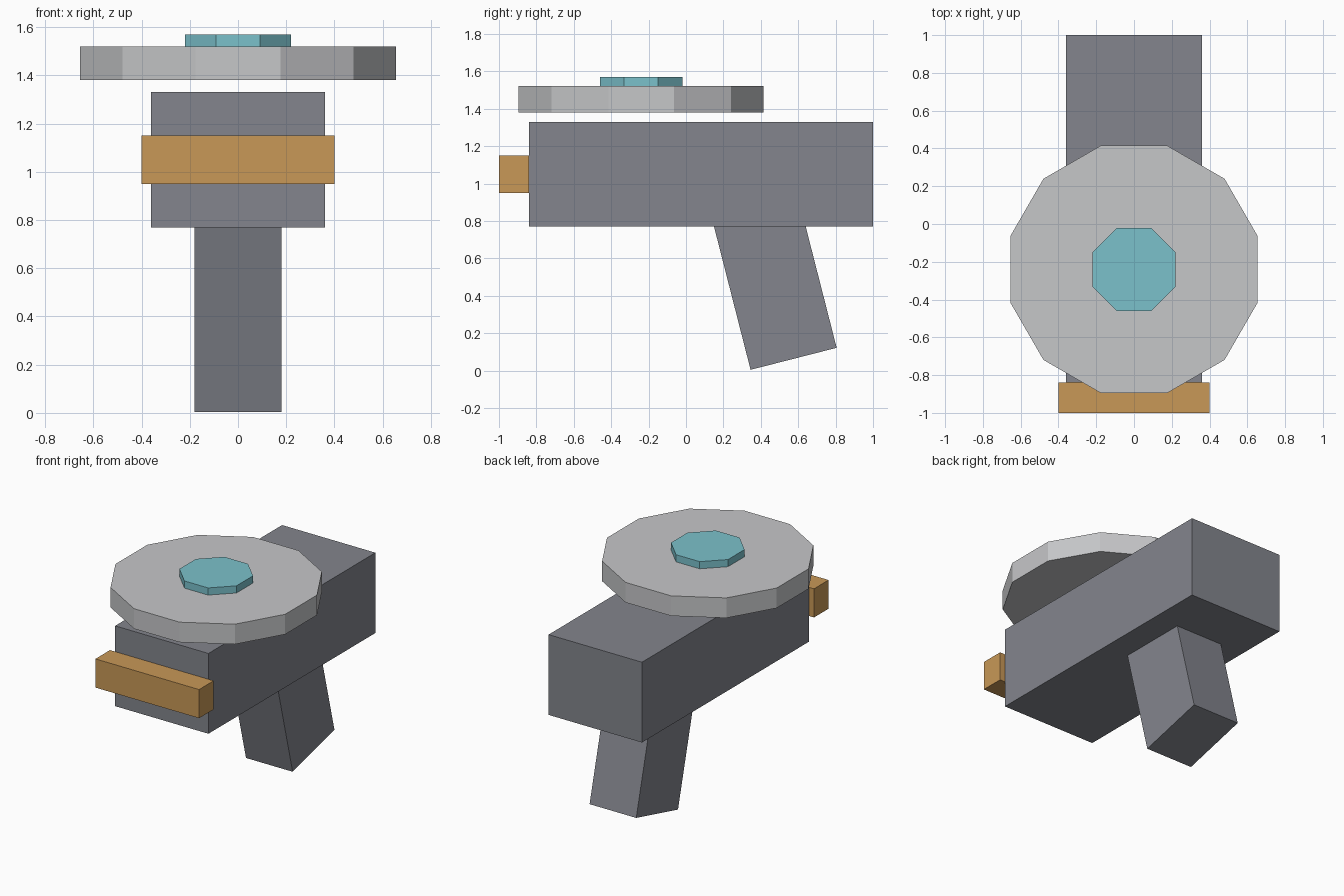
import bpy
from math import cos, pi

cube = bpy.data.objects.get("Cube")
if cube:
    bpy.data.objects.remove(cube, do_unlink=True)


def material(name, rgb):
    mat = bpy.data.materials.new(name)
    mat.use_nodes = True
    mat.diffuse_color = (*rgb, 1)
    mat.node_tree.nodes["Principled BSDF"].inputs["Base Color"].default_value = (*rgb, 1)
    return mat


gunmetal = material("slate grey", (0.227, 0.235, 0.266))
silver = material("light grey", (0.565, 0.571, 0.584))
teal = material("pale teal", (0.198, 0.533, 0.597))
amber = material("amber", (0.578, 0.314, 0.095))


def finish(name, mat):
    obj = bpy.context.object
    obj.name = obj.data.name = name
    obj.data.materials.append(mat)
    return obj


def box(name, mat, centre, size, tilt=0):
    bpy.ops.mesh.primitive_cube_add(size=1, location=centre, rotation=(tilt, 0, 0))
    obj = finish(name, mat)
    obj.scale = size
    return obj


def disc(name, mat, sides, apothem, y, bottom, top):
    # Flat sides face along the x and y axes
    bpy.ops.mesh.primitive_cylinder_add(
        vertices=sides, radius=apothem / cos(pi / sides), depth=top - bottom,
        location=(0, y, (bottom + top) / 2), rotation=(0, 0, pi / sides))
    return finish(name, mat)


# Main housing and the bar across its front
box("body", gunmetal, (0, 0.08, 1.05), (0.72, 1.84, 0.56))
box("front_bar", amber, (0, -0.92, 1.05), (0.8, 0.16, 0.2))

# Raked handle, its top buried in the housing
box("grip", gunmetal, (0, 0.474, 0.46), (0.36, 0.475, 0.82), tilt=0.25)

# Drum floating above the housing, with its hub
disc("drum", silver, 12, 0.655, -0.24, 1.38, 1.52)
disc("drum_hub", teal, 8, 0.22, -0.24, 1.52, 1.57)
